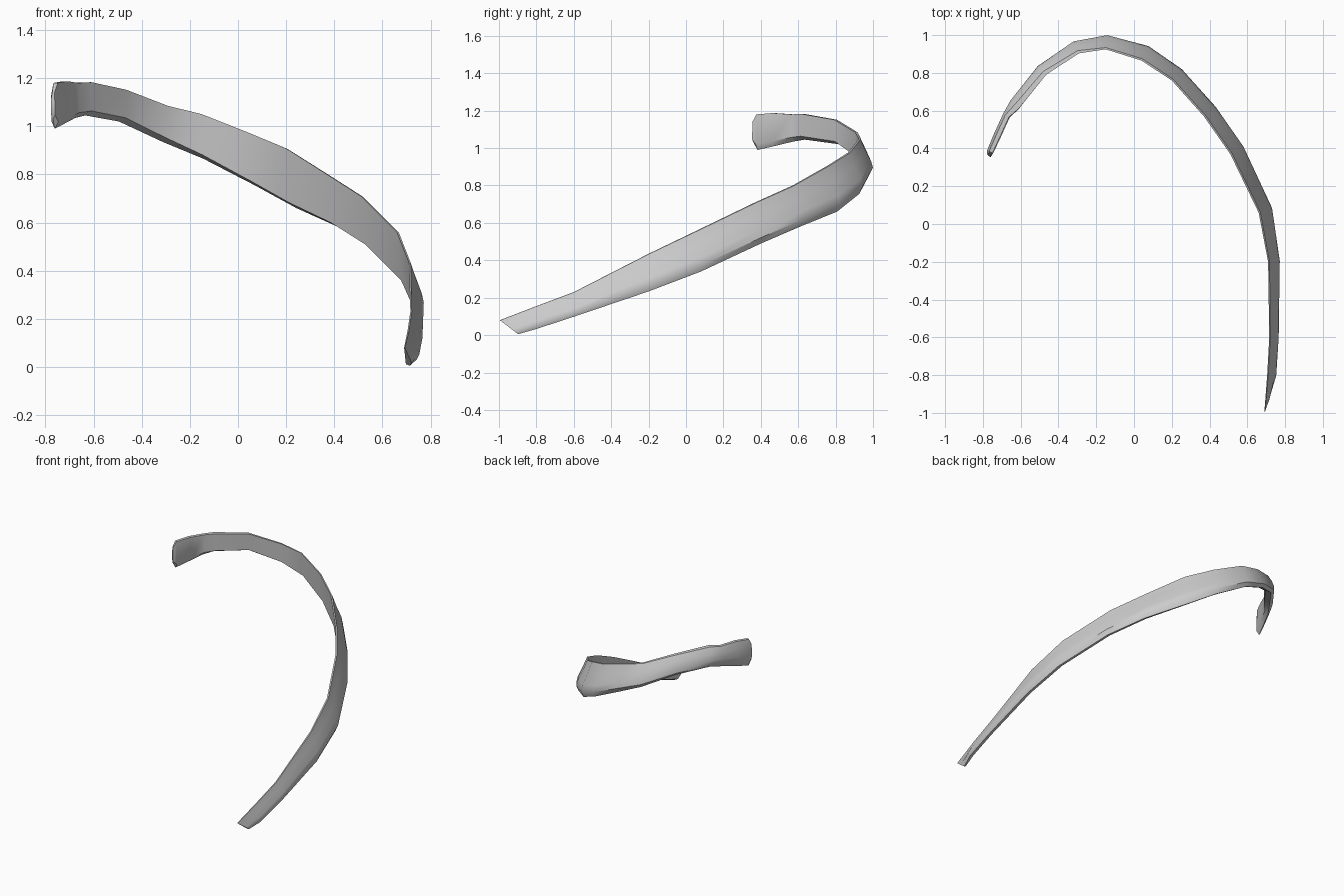
import bpy, bmesh, math
from mathutils import Vector

cube = bpy.data.objects.get("Cube")
if cube:
    bpy.data.objects.remove(cube, do_unlink=True)

bone = bpy.data.materials.new("bone_grey")
bone.use_nodes = True
colour = (0.6, 0.6, 0.6, 1)
bone.diffuse_color = colour
bone.node_tree.nodes["Principled BSDF"].inputs["Base Color"].default_value = colour

# Stations from the rounded head to the slanted tip, along the inner edge:
# x, y, thickness, top height, bottom height
stations = [
    (-.758, .352, .025, 1.14, 1.03), (-.742, .372, .04, 1.18, .99),
    (-.70, .46, .045, 1.187, 1.01), (-.655, .56, .045, 1.18, 1.035),
    (-.60, .605, .075, 1.183, 1.045), (-.46, .785, .075, 1.152, 1.02),
    (-.29, .90, .075, 1.085, .935), (-.15, .925, .075, 1.05, .865),
    (.04, .865, .085, .975, .755), (.20, .76, .08, .908, .66),
    (.37, .57, .08, .80, .58), (.51, .37, .08, .71, .49),
    (.66, .06, .075, .56, .34), (.71, -.20, .062, .435, .235),
    (.716, -.60, .05, .23, .098), (.705, -.80, .048, .155, .032),
    (.69, -.995, .03, .08, .005)]

# Cross-sections as (outward, upward) fractions, in matching order
head_section = [(.2, 1), (.7, 1), (1, .7), (1, .4), (.9, .15), (.55, 0), (.1, .15)]
shaft_section = [(0, 1), (.12, .99), (.45, .68), (.87, .35), (1, .16), (.8, 0), (.25, .09)]

bm = bmesh.new()
rings = []
for i, (x, y, thick, top, bottom) in enumerate(stations):
    before = Vector(stations[max(i - 1, 0)][:2])
    after = Vector(stations[min(i + 1, len(stations) - 1)][:2])
    along = (after - before).normalized()
    outward = Vector((-along.y, along.x))
    blend = min(1, max(0, (i - 3) / 4))
    ring = []
    for h, s in zip(head_section, shaft_section):
        u, v = Vector(h).lerp(Vector(s), blend)
        p = Vector((x, y)) + outward * thick * u
        # The tip is cut at a slant
        if i == len(stations) - 1:
            p.y += .1 * (1 - v)
        ring.append(bm.verts.new((p.x, p.y, bottom + (top - bottom) * v)))
    rings.append(ring)

# Skin the rings and close both ends
for a, b in zip(rings, rings[1:]):
    for j in range(len(a)):
        k = (j + 1) % len(a)
        bm.faces.new((a[j], a[k], b[k], b[j]))
bm.faces.new(rings[0])
bm.faces.new(rings[-1])
bmesh.ops.recalc_face_normals(bm, faces=bm.faces[:])

mesh = bpy.data.meshes.new("rib_bone")
bm.to_mesh(mesh)
bm.free()
mesh.materials.append(bone)
rib = bpy.data.objects.new("rib_bone", mesh)
bpy.context.collection.objects.link(rib)
bpy.context.view_layer.objects.active = rib
rib.select_set(True)
bpy.ops.object.shade_smooth_by_angle(angle=math.radians(40))
